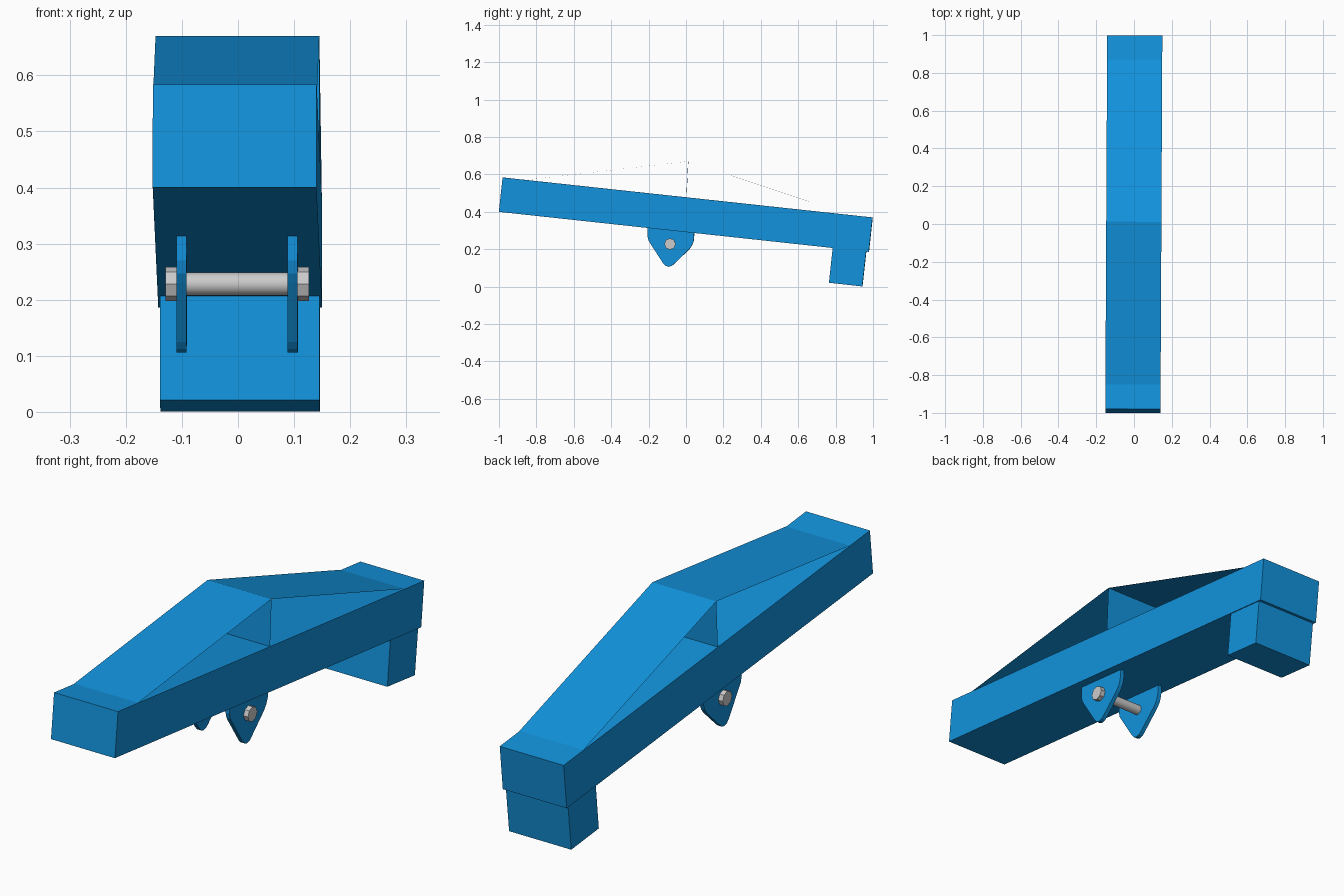
import bpy, bmesh, math
from mathutils import Matrix

if "Cube" in bpy.data.objects:
    bpy.data.objects.remove(bpy.data.objects["Cube"])

YAW = -0.005      # the whole model is turned very slightly about z
X0 = -0.001

blue = bpy.data.materials.new("blue_paint")
blue.diffuse_color = (0.006, 0.29, 0.72, 1)
blue.use_nodes = True
blue.node_tree.nodes["Principled BSDF"].inputs["Base Color"].default_value = blue.diffuse_color


def finish(name, bm, mat=None):
    bmesh.ops.recalc_face_normals(bm, faces=bm.faces)
    me = bpy.data.meshes.new(name)
    bm.to_mesh(me)
    bm.free()
    ob = bpy.data.objects.new(name, me)
    bpy.context.collection.objects.link(ob)
    ob.location.x = X0
    ob.rotation_euler.z = YAW
    if mat:
        me.materials.append(mat)
    return ob


def extrude(name, profile, x0, x1):
    """Side profile of (y, z) points extruded from x0 to x1."""
    bm = bmesh.new()
    face = bm.faces.new([bm.verts.new((x0, y, z)) for y, z in profile])
    geom = bmesh.ops.extrude_face_region(bm, geom=[face])["geom"]
    bmesh.ops.translate(bm, vec=(x1 - x0, 0, 0),
                        verts=[g for g in geom if isinstance(g, bmesh.types.BMVert)])
    return finish(name, bm, blue)


def sheet(name, line, half):
    """Thin sheet following a (y, z) line across the width."""
    bm = bmesh.new()
    rows = [[bm.verts.new((x, y, z)) for x in (-half, half)] for y, z in line]
    for a, b in zip(rows, rows[1:]):
        bm.faces.new((a[0], a[1], b[1], b[0]))
    return finish(name, bm, blue)


def rod(name, x0, x1, r, n, y=-0.085, z=0.228):
    """Cylinder along x."""
    bm = bmesh.new()
    bmesh.ops.create_cone(bm, cap_ends=True, segments=n, radius1=r, radius2=r,
                          depth=x1 - x0,
                          matrix=Matrix.Translation(((x0 + x1) / 2, y, z))
                          @ Matrix.Rotation(math.pi / 2, 4, 'Y'))
    return finish(name, bm)


# Sloping main beam and the foot under its low end
extrude("beam", [(-0.98, 0.584), (-1.0, 0.40), (0.978, 0.186), (0.998, 0.37)], -0.146, 0.146)
extrude("foot", [(0.785, 0.208), (0.765, 0.021), (0.943, 0.001), (0.964, 0.188)], -0.142, 0.142)

# Folded sheet roof and its upright support plate
sheet("roof_sheet", [(-0.85, 0.571), (0.012, 0.67), (0.87, 0.385)], 0.146)
sheet("upright_plate", [(0.002, 0.478), (0.012, 0.67)], 0.146)

# Pair of pivot lugs with rounded tips
lug = [(-0.205, 0.314), (-0.206, 0.27), (-0.2, 0.247), (-0.19, 0.23), (-0.122, 0.125),
       (-0.11, 0.112), (-0.093, 0.106), (-0.076, 0.111), (-0.065, 0.12), (0.018, 0.2),
       (0.032, 0.22), (0.041, 0.244), (0.045, 0.287)]
for side, tag in ((-1, "left"), (1, "right")):
    a, b = sorted((side * 0.090, side * 0.108))
    extrude("lug_" + tag, lug, a, b)
    # Bolt head outside the lug
    a, b = sorted((side * 0.107, side * 0.128))
    rod("bolt_head_" + tag, a, b, 0.0305, 8)

# Pivot pin between the lugs
pin = rod("pivot_pin", -0.107, 0.107, 0.0205, 32)
bpy.context.view_layer.objects.active = pin
pin.select_set(True)
bpy.ops.object.shade_smooth_by_angle()
